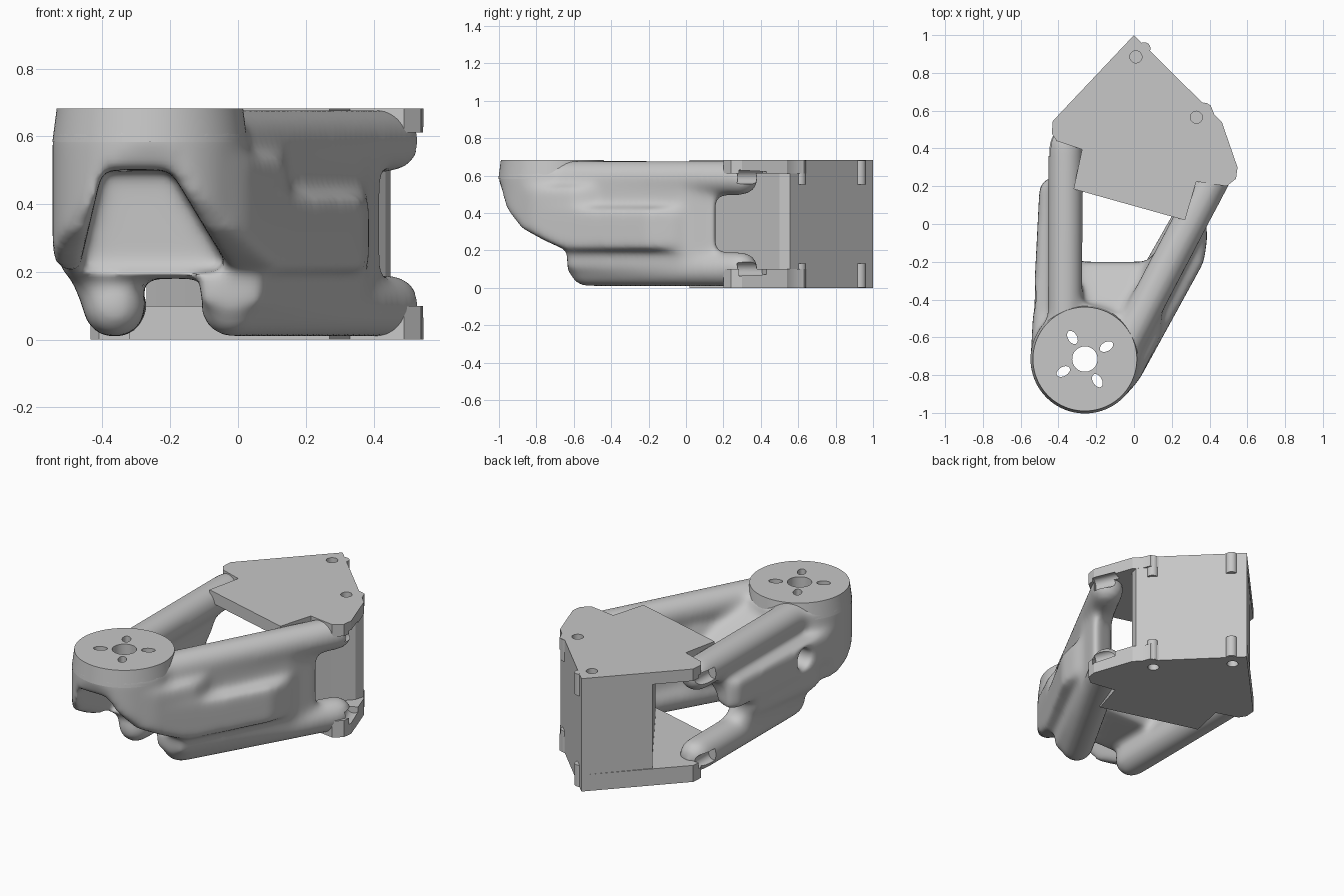
import bpy, bmesh, math
from mathutils import Vector, Matrix

cube = bpy.data.objects.get("Cube")
if cube:
    bpy.data.objects.remove(cube, do_unlink=True)

GREY = (0.57, 0.57, 0.57, 1)
grey = bpy.data.materials.new("satin grey")
grey.use_nodes = True
grey.diffuse_color = GREY
grey.node_tree.nodes["Principled BSDF"].inputs["Base Color"].default_value = GREY

TOP = 0.683
FLOOR_PLATE, ROOF_PLATE = 0.1, TOP - 0.072
HUB = Vector((-0.26, -0.715, 0))


def make(name, bm):
    bmesh.ops.recalc_face_normals(bm, faces=bm.faces)
    mesh = bpy.data.meshes.new(name)
    bm.to_mesh(mesh)
    bm.free()
    obj = bpy.data.objects.new(name, mesh)
    bpy.context.collection.objects.link(obj)
    mesh.materials.append(grey)
    return obj


def prism(bm, outline, lo, hi, axis="z"):
    """Extrude a closed outline between lo and hi along an axis."""
    place = {"x": lambda p, t: (t, p[0], p[1]),
             "y": lambda p, t: (p[0], t, p[1]),
             "z": lambda p, t: (p[0], p[1], t)}[axis]
    a = [bm.verts.new(place(p, lo)) for p in outline]
    b = [bm.verts.new(place(p, hi)) for p in outline]
    bm.faces.new(a[::-1])
    bm.faces.new(b)
    for i in range(len(a)):
        j = (i + 1) % len(a)
        bm.faces.new((a[i], a[j], b[j], b[i]))


def rod(bm, start, end, r, round_ends=False):
    start, end = Vector(start), Vector(end)
    d = end - start
    turn = d.to_track_quat("Z", "Y").to_matrix().to_4x4()
    bmesh.ops.create_cone(bm, cap_ends=True, segments=48, radius1=r, radius2=r, depth=d.length,
                          matrix=Matrix.Translation((start + end) / 2) @ turn)
    if round_ends:
        for p in (start, end):
            bmesh.ops.create_uvsphere(bm, u_segments=24, v_segments=16, radius=r,
                                      matrix=Matrix.Translation(p))


def modify(obj, kind, **settings):
    mod = obj.modifiers.new(kind.title(), kind)
    for key, value in settings.items():
        setattr(mod, key, value)
    bpy.context.view_layer.objects.active = obj
    bpy.ops.object.modifier_apply(modifier=mod.name)


def cut(obj, cutter):
    modify(obj, "BOOLEAN", operation="DIFFERENCE", object=cutter, solver="EXACT")


def finish(obj, angle):
    bpy.ops.object.select_all(action="DESELECT")
    obj.select_set(True)
    bpy.context.view_layer.objects.active = obj
    bpy.ops.object.shade_smooth_by_angle(angle=math.radians(angle))


# Organic frame: four arms
bm = bmesh.new()
for z, left_y, right in ((0.587, -0.66, (-0.1, -0.74)), (0.1, -0.46, (-0.02, -0.53))):
    rod(bm, (-0.362, 0.42, z), (-0.365, left_y, z), 0.094, True)
    rod(bm, (0.446, 0.295, z), (*right, z), 0.094, True)
# Left web: bulging rail, lower shoulders and thin sheet with a slanted edge
prism(bm, [(-0.548, -0.74), (-0.37, -0.74), (-0.34, 0.2), (-0.45, 0.25), (-0.5, 0.2)], 0.32, 0.5)
rod(bm, (-0.45, -0.5, 0.25), (-0.42, -0.02, 0.27), 0.085, True)
rod(bm, (-0.4, -0.44, 0.17), (-0.385, 0.0, 0.18), 0.085, True)
prism(bm, [(-0.53, 0.1), (0.15, 0.1), (0.02, 0.28), (0.22, 0.42), (0.3, 0.59), (-0.53, 0.59)],
      -0.43, -0.31, "x")
# Right web: thin sheet and outer bulges, the upper one fading out behind the hub
prism(bm, [(-0.03, -0.82), (0.37, -0.03), (0.43, 0.17), (0.27, 0.13), (-0.12, -0.6)], 0.1, 0.59)
prism(bm, [(-0.01, -0.87), (0.03, -0.82), (0.37, -0.2), (0.39, -0.06), (0.37, 0.05), (0.2, -0.1),
           (-0.1, -0.65)], 0.2, 0.43)
prism(bm, [(-0.02, -0.88), (0.03, -0.82), (0.14, -0.6), (0.15, -0.45), (-0.1, -0.65)], 0.4, 0.54)
# Cross wall with a sloping top, and hub skirt
prism(bm, [(-0.55, 0.18), (-0.2, 0.18), (-0.2, 0.42), (-0.45, 0.58), (-0.55, 0.58)], -0.38, 0.1, "x")
prism(bm, [(0.0, -0.45), (0.15, -0.3), (0.24, -0.05), (0.2, -0.05), (0.06, -0.21)], 0.18, 0.5)
rod(bm, HUB + Vector((0, 0, 0.2)), HUB + Vector((0, 0, TOP - 0.04)), 0.289)
frame = make("frame", bm)
modify(frame, "REMESH", mode="VOXEL", voxel_size=0.018)

# Cavity under the hub, rounded chin and side port
bm = bmesh.new()
prism(bm, [(-0.47, 0.2), (-0.4, 0.5), (-0.2, 0.5), (-0.02, 0.2)], -1.2, -0.53, "y")
cavity = make("cavity_cutter", bm)
bm = bmesh.new()
prism(bm, [(-1.1, 0.57), (-0.995, 0.57), (-0.965, 0.43), (-0.88, 0.32), (-0.75, 0.25),
           (-0.635, 0.2), (-0.635, -0.1), (-1.1, -0.1)], -0.8, 0.4, "x")
chin = make("chin_cutter", bm)
bm = bmesh.new()
rod(bm, (-0.7, -0.38, 0.41), (-0.39, -0.4, 0.41), 0.062)
port = make("port_cutter", bm)
for cutter in (cavity, chin, port):
    cut(frame, cutter)
modify(frame, "REMESH", mode="VOXEL", voxel_size=0.015)
modify(frame, "SMOOTH", factor=0.5, iterations=26)

# Hub cap with its bore and four slots
bm = bmesh.new()
bmesh.ops.create_cone(bm, cap_ends=True, segments=96, radius1=0.288, radius2=0.275, depth=0.1,
                      matrix=Matrix.Translation(HUB + Vector((0, 0, TOP - 0.05))))
hub_cap = make("hub_cap", bm)
bm = bmesh.new()
rod(bm, HUB + Vector((0, 0, 0.18)), HUB + Vector((0, 0, 0.8)), 0.067)
for k in range(4):
    a = math.radians(30 + 90 * k)
    place = (Matrix.Translation(HUB + Vector((0.132 * math.cos(a), 0.132 * math.sin(a), 0.48)))
             @ Matrix.Rotation(a, 4, "Z") @ Matrix.Diagonal((1.6, 1, 1, 1)))
    bmesh.ops.create_cone(bm, cap_ends=True, segments=32, radius1=0.024, radius2=0.024,
                          depth=0.68, matrix=place)
bores = make("bore_cutter", bm)
for part in (frame, hub_cap):
    cut(part, bores)

# Corner block: matching plates joined by a solid wedge
outline = [(0, 1), (0.36, 0.644), (0.405, 0.63), (0.425, 0.58), (0.465, 0.54),
           (0.548, 0.3), (0.54, 0.24), (0.49, 0.2), (0.33, 0.225), (0.27, 0.02), (-0.32, 0.185),
           (-0.275, 0.395), (-0.41, 0.44), (-0.435, 0.48), (-0.43, 0.545)]
plates = []
for name, lo, hi in (("bottom_plate", 0, FLOOR_PLATE), ("top_plate", ROOF_PLATE, TOP)):
    bm = bmesh.new()
    prism(bm, outline, lo, hi)
    plates.append(make(name, bm))
bm = bmesh.new()
prism(bm, [(0, 1), (0.45, 0.555), (0.435, 0.5), (0.24, 0.3), (0.1, 0.15),
           (-0.22, 0.64), (-0.27, 0.705)], FLOOR_PLATE, ROOF_PLATE)
wedge = make("corner_wedge", bm)

# Screw holes and side slots in the plates
bm = bmesh.new()
for x, y in ((0.01, 0.885), (0.33, 0.565)):
    for z in (0, TOP):
        rod(bm, (x, y, z - 0.13), (x, y, z + 0.13), 0.032)
for z in (0.1, TOP - 0.09):
    rod(bm, (0.54, 0.28, z), (0.48, 0.42, z), 0.038)
    rod(bm, (-0.44, 0.36, z), (-0.44, 0.5, z), 0.036)
holes = make("hole_cutter", bm)
for part in (*plates, wedge, frame):
    cut(part, holes)

# Small screw bosses on the back wall
bm = bmesh.new()
for x, y in ((0.055, 0.93), (0.373, 0.61)):
    for z in (0.001, TOP - 0.131):
        rod(bm, (x, y, z), (x, y, z + 0.13), 0.032)
bosses = make("screw_bosses", bm)

for helper in (cavity, chin, port, bores, holes):
    bpy.data.objects.remove(helper, do_unlink=True)
for part in (frame, hub_cap, wedge, bosses, *plates):
    finish(part, 50 if part is frame else 25)
